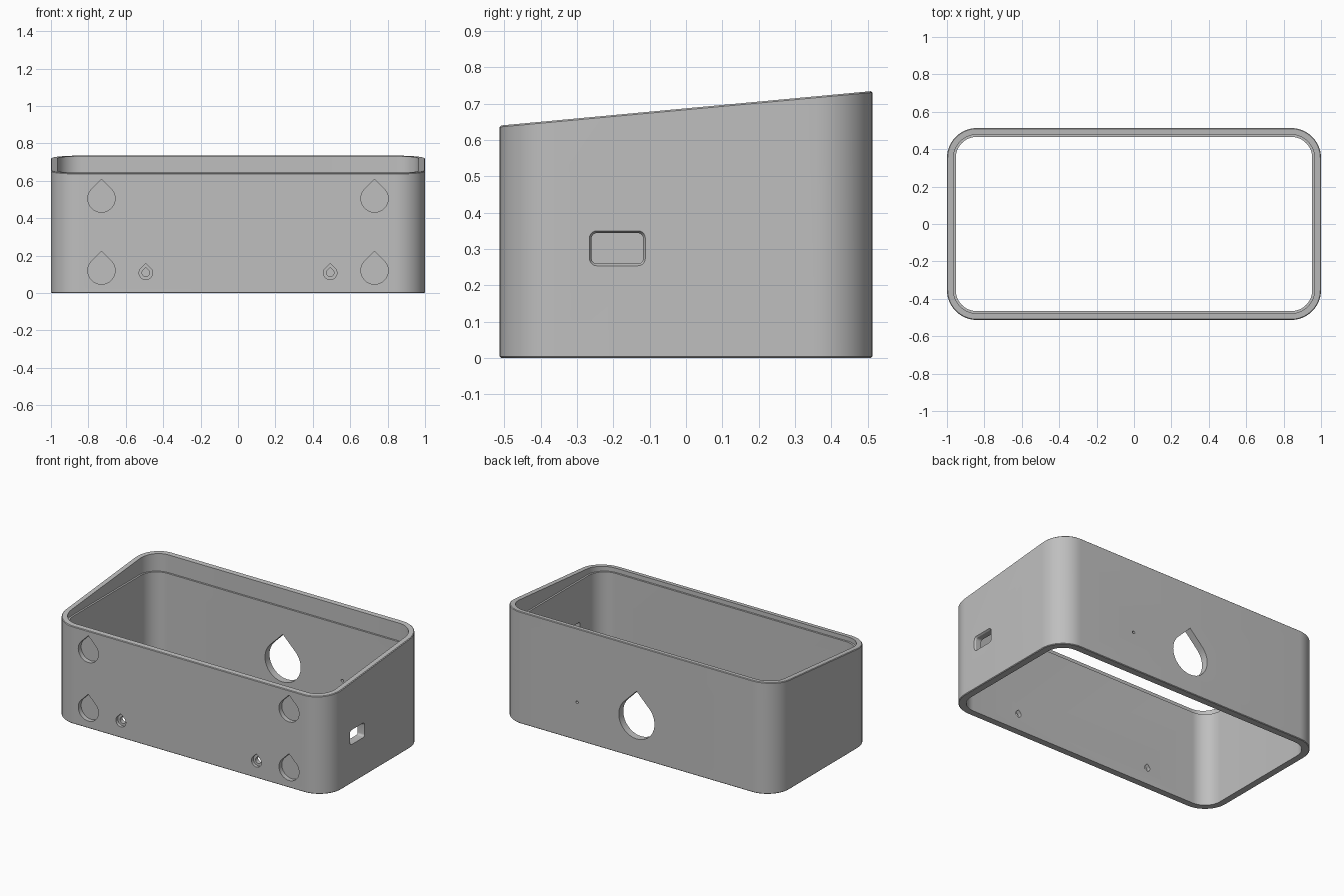
import bpy
import bmesh
from math import cos, sin, pi, radians, sqrt

cube = bpy.data.objects.get("Cube")
if cube:
    bpy.data.objects.remove(cube, do_unlink=True)

# Overall sizes
HALF_X, HALF_Y, RADIUS = 1.0, 0.513, 0.16
FRONT_Z, BACK_Z, LEDGE_Z = 0.64, 0.735, 0.615
RIM, WALL, CHAMFER = 0.035, 0.047, 0.004


def material(name, colour):
    mat = bpy.data.materials.new(name)
    mat.use_nodes = True
    mat.diffuse_color = colour
    mat.node_tree.nodes["Principled BSDF"].inputs["Base Color"].default_value = colour
    return mat


def loft(name, rings, closed):
    """Skin equal rings of points; closed joins last to first, otherwise cap both ends."""
    bm = bmesh.new()
    loops = [[bm.verts.new(p) for p in ring] for ring in rings]
    pairs = list(zip(loops, loops[1:]))
    if closed:
        pairs.append((loops[-1], loops[0]))
    else:
        bm.faces.new(loops[0])
        bm.faces.new(loops[-1])
    n = len(rings[0])
    for a, b in pairs:
        for i in range(n):
            j = (i + 1) % n
            bm.faces.new((a[i], a[j], b[j], b[i]))
    bmesh.ops.recalc_face_normals(bm, faces=bm.faces)
    mesh = bpy.data.meshes.new(name)
    bm.to_mesh(mesh)
    bm.free()
    obj = bpy.data.objects.new(name, mesh)
    bpy.context.collection.objects.link(obj)
    return obj


def rounded_rect(hx, hy, r, steps):
    pts = []
    for k, (sx, sy) in enumerate(((1, 1), (-1, 1), (-1, -1), (1, -1))):
        for i in range(steps + 1):
            a = (k + i / steps) * pi / 2
            pts.append((sx * (hx - r) + r * cos(a), sy * (hy - r) + r * sin(a)))
    return pts


def teardrop(r, steps=36):
    arc = [radians(-225 + 270 * i / steps) for i in range(steps + 1)]
    return [(r * cos(a), r * sin(a)) for a in arc] + [(0, r * sqrt(2))]


def slope(y):
    return FRONT_Z + (BACK_Z - FRONT_Z) * (y + HALF_Y) / (2 * HALF_Y)


def wall_ring(inset, height):
    pts = rounded_rect(HALF_X - inset, HALF_Y - inset, RADIUS - inset, 14)
    return [(x, y, height(y)) for x, y in pts]


# Open case: sloped rim, level ledge inside, open bottom
case = loft("case_shell", [
    wall_ring(CHAMFER, lambda y: 0),
    wall_ring(0, lambda y: CHAMFER),
    wall_ring(0, lambda y: slope(y) - CHAMFER),
    wall_ring(CHAMFER, slope),
    wall_ring(RIM, slope),
    wall_ring(RIM, lambda y: LEDGE_Z),
    wall_ring(WALL, lambda y: LEDGE_Z),
    wall_ring(WALL, lambda y: 0),
], closed=True)
case.data.materials.append(material("grey_plastic", (0.52, 0.52, 0.52, 1)))


def cut(cutter):
    cutter.hide_render = True
    mod = case.modifiers.new("cut", "BOOLEAN")
    mod.operation = "DIFFERENCE"
    mod.solver = "EXACT"
    mod.object = cutter
    bpy.context.view_layer.objects.active = case
    bpy.ops.object.modifier_apply(modifier=mod.name)
    bpy.data.objects.remove(cutter, do_unlink=True)


def cut_y(shape, x, z, y0, y1):
    cut(loft("cutter", [[(x + u, y, z + v) for u, v in shape] for y in (y0, y1)], False))


OUT, INSIDE = HALF_Y + 0.05, HALF_Y - 0.1

for side in (-1, 1):
    # Blind teardrop pockets on the front
    for z in (0.12, 0.505):
        cut_y(teardrop(0.073), side * 0.73, z, -OUT, -HALF_Y + 0.03)
    # Counterbored screw holes on the front
    cut_y(teardrop(0.036), side * 0.493, 0.108, -OUT, -HALF_Y + 0.02)
    cut_y(teardrop(0.02), side * 0.493, 0.108, -OUT, -INSIDE)

# Teardrop cable opening and pin hole in the back
cut_y(teardrop(0.13), 0, 0.255, INSIDE, OUT)
cut_y(rounded_rect(0.009, 0.009, 0.0089, 4), 0.433, 0.25, INSIDE, OUT)

# Socket opening in the side, slightly flared outwards
rings = []
for x, grow in ((0.9, 0), (0.99, 0), (1.0, 0.006), (1.05, 0.006)):
    shape = rounded_rect(0.071 + grow, 0.042 + grow, 0.014 + grow, 5)
    rings.append([(x, -0.189 + u, 0.302 + v) for u, v in shape])
cut(loft("cutter", rings, False))

# Smooth corners, crisp edges
bpy.ops.object.select_all(action="DESELECT")
case.select_set(True)
bpy.context.view_layer.objects.active = case
bpy.ops.object.shade_smooth_by_angle(angle=radians(25))
